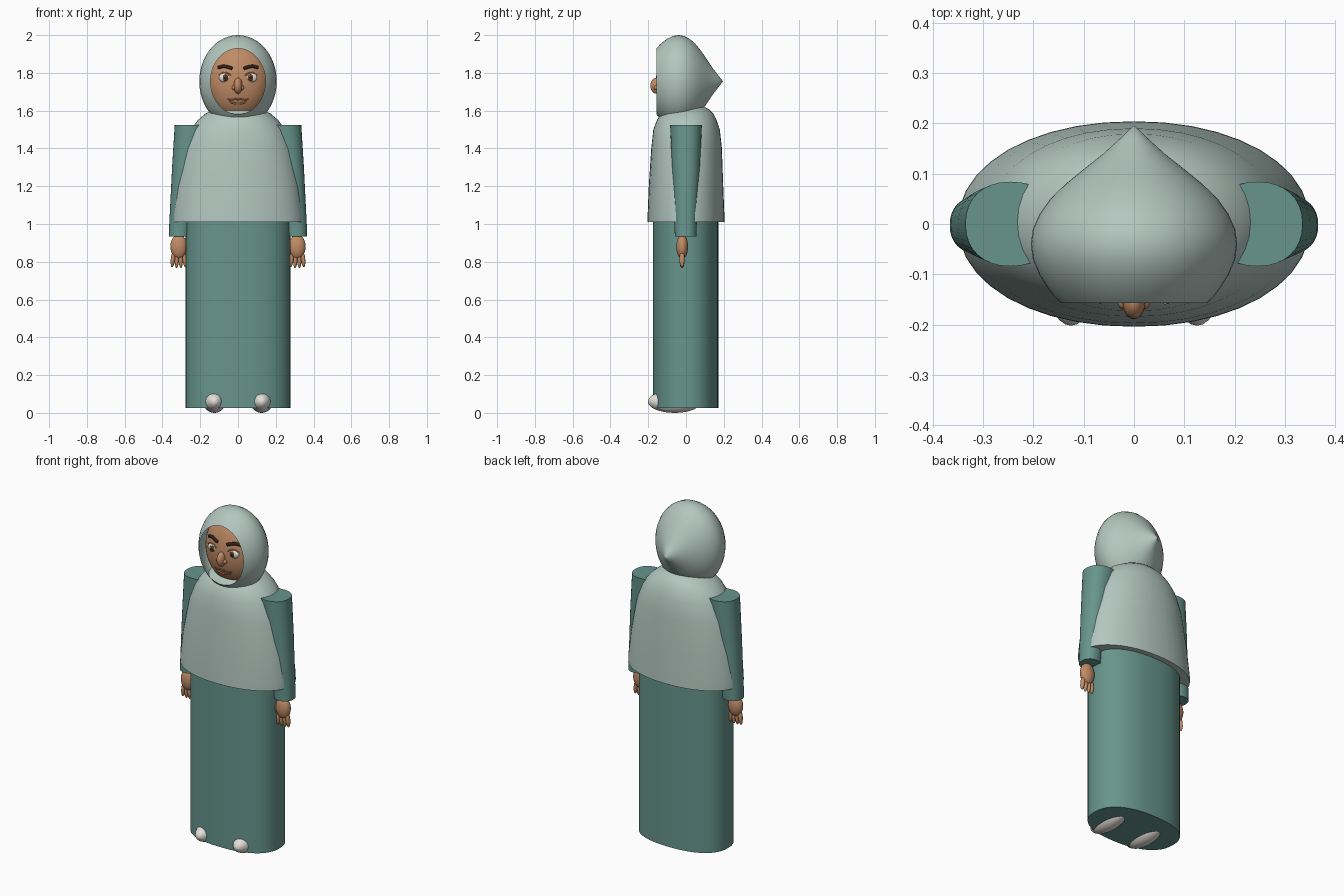
import bpy, bmesh, math
from mathutils import Vector

if "Cube" in bpy.data.objects:
    bpy.data.objects.remove(bpy.data.objects["Cube"])


def material(name, rgb):
    m = bpy.data.materials.new(name)
    m.diffuse_color = (*rgb, 1)
    m.use_nodes = True
    m.node_tree.nodes["Principled BSDF"].inputs["Base Color"].default_value = m.diffuse_color
    return m


SCARF = material("pale_sage", (0.45, 0.57, 0.52))
TEAL = material("teal_cloth", (0.135, 0.30, 0.265))
SKIN = material("skin", (0.53, 0.26, 0.13))
LIP = material("lip", (0.36, 0.15, 0.08))
WHITE = material("off_white", (0.78, 0.74, 0.70))
BROWN = material("dark_brown", (0.03, 0.015, 0.01))
IRIS = material("iris_brown", (0.12, 0.05, 0.02))


def finish(name, bm, mat, angle=50):
    """Turn a bmesh into a smooth-shaded object."""
    bmesh.ops.recalc_face_normals(bm, faces=bm.faces)
    me = bpy.data.meshes.new(name)
    bm.to_mesh(me)
    bm.free()
    me.materials.append(mat)
    ob = bpy.data.objects.new(name, me)
    bpy.context.collection.objects.link(ob)
    bpy.ops.object.select_all(action='DESELECT')
    ob.select_set(True)
    bpy.context.view_layer.objects.active = ob
    bpy.ops.object.shade_smooth_by_angle(angle=math.radians(angle))
    return ob


def loft(name, rings, mat, n=2.0, axis='Z', segs=40, caps=(True, True)):
    """Skin superellipse rings (height, cx, cy, rx, ry) along an axis."""
    bm = bmesh.new()
    loops = []
    for h, cx, cy, rx, ry in rings:
        loop = []
        for i in range(segs):
            a = 2 * math.pi * i / segs
            c, s = math.cos(a), math.sin(a)
            u = cx + rx * math.copysign(abs(c) ** (2 / n), c)
            v = cy + ry * math.copysign(abs(s) ** (2 / n), s)
            loop.append(bm.verts.new((u, v, h) if axis == 'Z' else (u, h, v)))
        loops.append(loop)
    for a, b in zip(loops, loops[1:]):
        for i in range(segs):
            j = (i + 1) % segs
            bm.faces.new((a[i], a[j], b[j], b[i]))
    if caps[0]:
        bm.faces.new(loops[0])
    if caps[1]:
        bm.faces.new(loops[-1])
    return finish(name, bm, mat)


def ball(name, center, radii, mat, segs=24, tilt=0):
    """Ellipsoid, optionally tilted about y."""
    bm = bmesh.new()
    bmesh.ops.create_uvsphere(bm, u_segments=segs, v_segments=segs // 2, radius=1)
    bmesh.ops.scale(bm, vec=Vector(radii), verts=bm.verts)
    ob = finish(name, bm, mat, 80)
    ob.location = center
    ob.rotation_euler = (0, tilt, 0)
    return ob


def tube(name, points, radius, mat):
    """Round bar along a smooth path."""
    cu = bpy.data.curves.new(name, 'CURVE')
    cu.dimensions = '3D'
    cu.bevel_depth = radius
    cu.bevel_resolution = 3
    cu.use_fill_caps = True
    sp = cu.splines.new('POLY')
    sp.points.add(len(points) - 1)
    for p, co in zip(sp.points, points):
        p.co = (*co, 1)
    cu.materials.append(mat)
    ob = bpy.data.objects.new(name, cu)
    bpy.context.collection.objects.link(ob)
    return ob


# Head ellipsoid, and its front surface for placing features
HEAD_C, HEAD_R = (0, -0.04, 1.755), (0.168, 0.115, 0.2)


def face_point(x, z, lift=0.0):
    k = 1 - (x / HEAD_R[0]) ** 2 - ((z - HEAD_C[2]) / HEAD_R[2]) ** 2
    return (x, HEAD_C[1] - HEAD_R[1] * math.sqrt(max(k, 0)) - lift, z)


# Long robe
loft("robe", [(0.025, 0, -0.002, 0.277, 0.173), (1.3, 0, -0.002, 0.277, 0.173)],
     TEAL, n=2.35, segs=48)

# Shoulder cape
cape = [(1.01, .35, .204, 0), (1.05, .349, .203, 0), (1.2, .33, .197, 0),
        (1.4, .29, .187, .003), (1.5, .25, .176, .003), (1.55, .213, .158, .004),
        (1.585, .172, .138, .006), (1.61, .125, .108, .01), (1.63, .05, .05, .02)]
loft("cape", [(z, 0, cy, rx, ry) for z, rx, ry, cy in cape], SCARF, n=2.1)

# Hood: round at the front, pointed at the back, open for the face
hood = [(-.157, .71), (-.14, .79), (-.12, .86), (-.10, .92), (-.07, .98), (-.04, 1),
        (-.01, .98), (.02, .915), (.05, .81), (.08, .66), (.11, .48), (.14, .295),
        (.17, .135), (.195, .006)]
loft("hood", [(y, 0, 1.755, .205 * k, .245 * k) for y, k in hood], SCARF,
     axis='Y', segs=48, caps=(False, True))

# Face
ball("head", HEAD_C, HEAD_R, SKIN, 40)
ball("nose", (0, -.153, 1.732), (.023, .036, .043), SKIN)
tube("upper_lip", [face_point(x, z, .001) for x, z in
     ((-.055, 1.66), (-.03, 1.657), (-.012, 1.662), (0, 1.658),
      (.012, 1.662), (.03, 1.657), (.055, 1.66))], .004, LIP)
tube("lower_lip", [face_point(x, 1.636 + 6 * x * x, .001) for x in
     (-.045, -.03, -.015, 0, .015, .03, .045)], .005, LIP)

for side, s in (("left", -1), ("right", 1)):
    # Facial features
    ball(side + "_nostril", (s * .02, -.152, 1.722), (.013, .018, .014), SKIN, 16)
    ball(side + "_eye", face_point(s * .07, 1.775, -.007), (.032, .016, .025), WHITE)
    ball(side + "_iris", face_point(s * .067, 1.775, .003), (.016, .008, .018), IRIS, 16)
    ball(side + "_pupil", face_point(s * .067, 1.775, .007), (.009, .006, .010), BROWN, 12)
    ball(side + "_eye_glint", face_point(s * .067 - .005, 1.782, .011),
         (.004, .003, .004), WHITE, 8)
    tube(side + "_upper_lid", [face_point(s * (.07 + dx), 1.802 - 14 * dx * dx, .003)
         for dx in (-.032, -.02, -.01, 0, .01, .02, .032)], .003, SKIN)
    tube(side + "_brow", [face_point(s * x, z, .001) for x, z in
         ((.03, 1.823), (.05, 1.830), (.075, 1.836), (.105, 1.828))], .009, BROWN)

    # Sleeve
    loft(side + "_sleeve", [(.935, s * .31, -.002, .056, .057),
                            (1.0, s * .306, -.002, .058, .059),
                            (1.3, s * .272, 0, .077, .074),
                            (1.525, s * .245, 0, .09, .084)], TEAL, n=2.2, segs=32)

    # Hand with four fingers and a thumb
    ball(side + "_palm", (s * .313, -.02, .88), (.045, .031, .065), SKIN)
    for i in range(4):
        ball(f"{side}_finger_{i + 1}",
             (s * (.283 + i * .0205), -.021, .815 - (.004 if i in (1, 2) else 0)),
             (.0115, .014, .044), SKIN, 16, tilt=-s * (i - 1.5) * .07)
    ball(side + "_thumb", (s * .271, -.026, .872), (.013, .016, .04), SKIN, 16,
         tilt=s * .15)

    # Foot
    ball(side + "_foot", (s * .125, -.06, .06), (.06, .142, .06), WHITE, 32)
